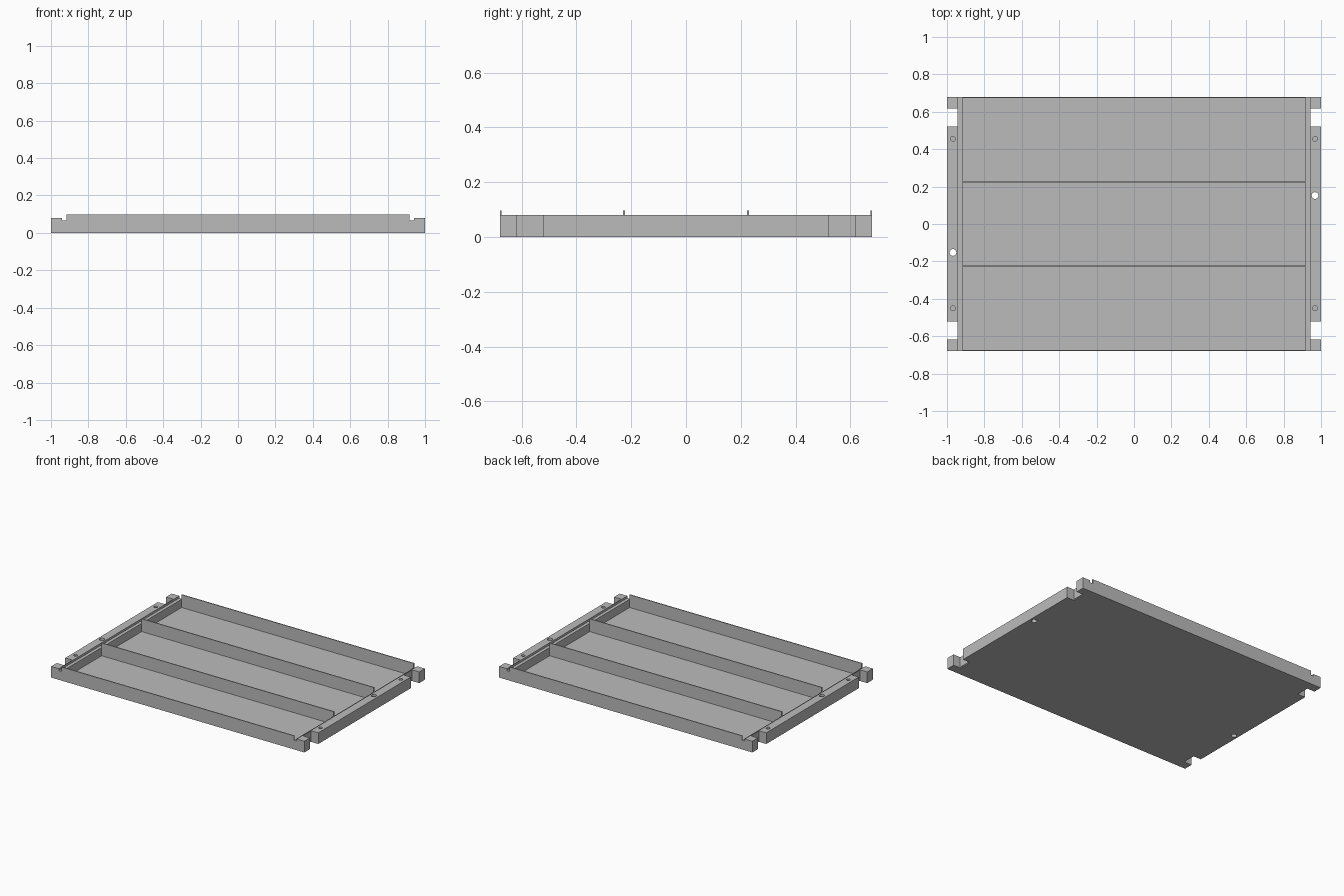
import bpy, bmesh
from mathutils import Vector

cube = bpy.data.objects.get("Cube")
if cube:
    bpy.data.objects.remove(cube, do_unlink=True)

grey = bpy.data.materials.new("light grey metal")
grey.use_nodes = True
COLOR = (0.5, 0.5, 0.5, 1)
grey.diffuse_color = COLOR
grey.node_tree.nodes["Principled BSDF"].inputs["Base Color"].default_value = COLOR

W, D = 1.0, 0.68            # half width and half depth
INNER, LEDGE = 0.94, 0.917  # rail inner face, ledge edge
FLOOR, STEP, RAIL, WALL = 0.006, 0.065, 0.08, 0.097
SHEET = 0.007
RAIL_END, BLOCK = 0.522, 0.617


def extrude(name, outline, vec):
    """Solid made by pushing a flat outline along vec."""
    bm = bmesh.new()
    face = bm.faces.new([bm.verts.new(p) for p in outline])
    new = bmesh.ops.extrude_face_region(bm, geom=[face])["geom"]
    verts = [g for g in new if isinstance(g, bmesh.types.BMVert)]
    bmesh.ops.translate(bm, verts=verts, vec=Vector(vec))
    bmesh.ops.recalc_face_normals(bm, faces=bm.faces)
    me = bpy.data.meshes.new(name)
    bm.to_mesh(me)
    bm.free()
    me.materials.append(grey)
    ob = bpy.data.objects.new(name, me)
    bpy.context.collection.objects.link(ob)
    return ob


def box(name, x0, x1, y0, y1, z0, z1):
    return extrude(name, [(x0, y0, z0), (x1, y0, z0), (x1, y1, z0), (x0, y1, z0)],
                   (0, 0, z1 - z0))


def drill(target, x, y, radius, bottom):
    """Cut a round vertical hole down to the given height."""
    bpy.ops.mesh.primitive_cylinder_add(vertices=24, radius=radius, depth=0.2,
                                        location=(x, y, bottom + 0.1))
    cutter = bpy.context.object
    cutter.hide_render = True
    mod = target.modifiers.new("hole", 'BOOLEAN')
    mod.operation, mod.solver, mod.object = 'DIFFERENCE', 'EXACT', cutter
    bpy.context.view_layer.objects.active = target
    bpy.ops.object.modifier_apply(modifier=mod.name)
    bpy.data.objects.remove(cutter, do_unlink=True)


# Floor sheet with a notch near each corner
side = [(W, -D), (W, -BLOCK), (INNER, -BLOCK), (INNER, -RAIL_END),
        (W, -RAIL_END), (W, RAIL_END), (INNER, RAIL_END), (INNER, BLOCK),
        (W, BLOCK), (W, D)]
outline = side + [(-x, -y) for x, y in side]
floor = extrude("floor", [(x, y, 0) for x, y in outline], (0, 0, FLOOR))

# Front and back walls, slotted near both ends
half = [(W, FLOOR), (W, RAIL), (INNER, RAIL), (INNER, STEP),
        (LEDGE, STEP), (LEDGE, WALL)]
profile = half + [(-x, z) for x, z in reversed(half)]
for name, y in (("front_wall", -D), ("back_wall", D - SHEET)):
    extrude(name, [(x, y, z) for x, z in profile], (0, SHEET, 0))

# Dividers, notched over the ledges
half = [(INNER, FLOOR), (INNER, STEP), (LEDGE, STEP), (LEDGE, WALL)]
profile = half + [(-x, z) for x, z in reversed(half)]
for name, y in (("front_divider", -0.226), ("back_divider", 0.226)):
    extrude(name, [(x, y - SHEET / 2, z) for x, z in profile], (0, SHEET, 0))

# Side rails, corner blocks and inner ledges
for label, s in (("left", 1), ("right", -1)):
    rail = box(label + "_rail", s * INNER, s * W, -RAIL_END, RAIL_END, FLOOR, RAIL)
    for y in (-0.45, 0.455):
        drill(rail, s * 0.968, y, 0.013, 0.02)
    for part in (rail, floor):
        drill(part, s * 0.968, s * 0.152, 0.018, -0.05)
    for end, t in (("front", -1), ("back", 1)):
        box(f"{label}_{end}_corner_block", s * INNER, s * W,
            t * BLOCK, t * (D - SHEET), FLOOR, RAIL)
    inset = D - SHEET
    box(label + "_ledge", s * LEDGE, s * INNER, -inset, inset, FLOOR, STEP)
    box(label + "_inner_wall", s * INNER, s * (INNER + 0.004),
        -BLOCK, BLOCK, FLOOR, RAIL)
